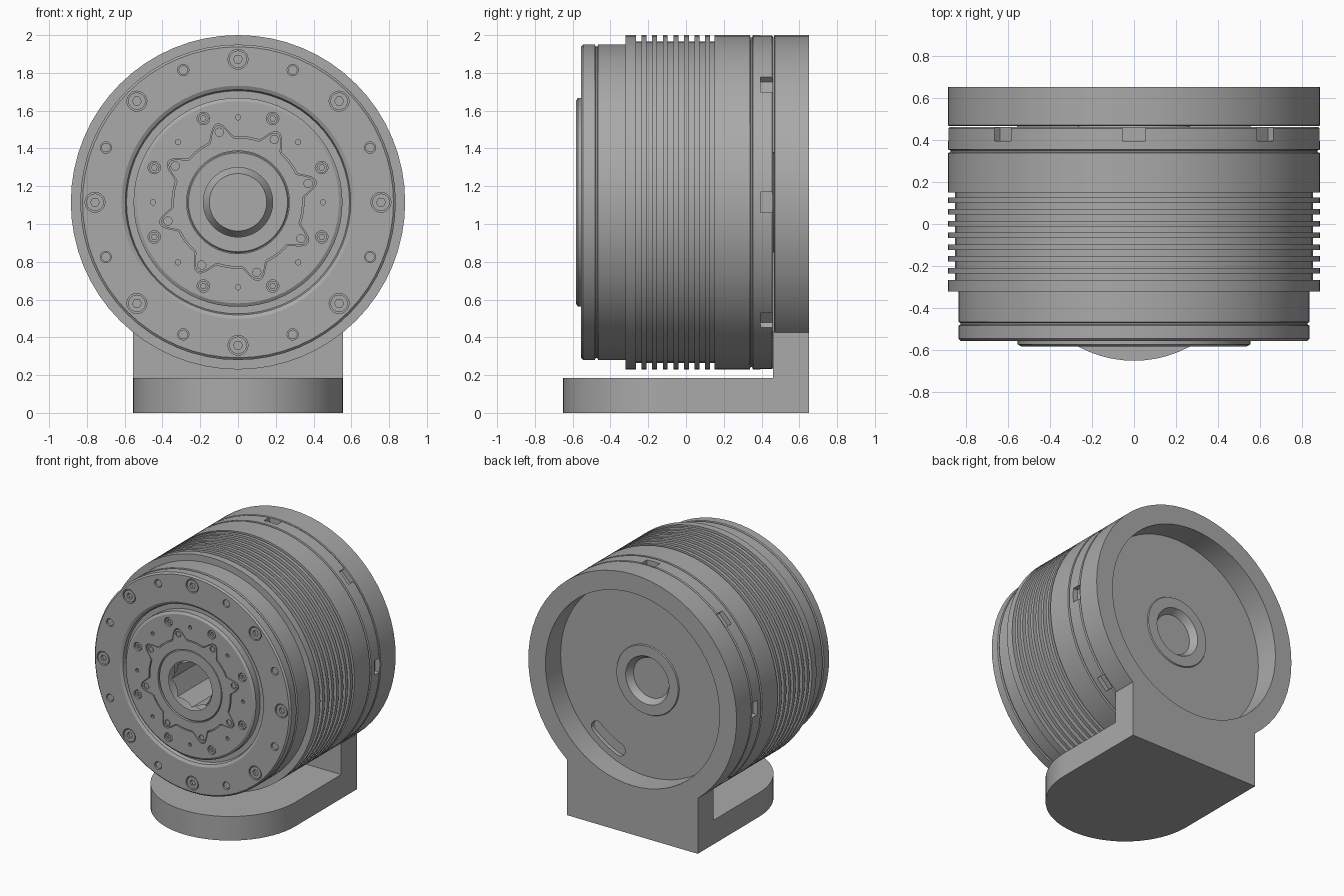
import bpy, bmesh
from math import sin, cos, pi, radians, sqrt

CZ = 1.115          # height of the drum axis
R = 0.885           # drum radius
SEG = 64

cube = bpy.data.objects.get("Cube")
if cube:
    bpy.data.objects.remove(cube, do_unlink=True)

metal = bpy.data.materials.new("machined grey")
metal.use_nodes = True
GREY = (0.4, 0.4, 0.4, 1)
metal.diffuse_color = GREY
metal.node_tree.nodes["Principled BSDF"].inputs["Base Color"].default_value = GREY


def finish(name, bm):
    bmesh.ops.recalc_face_normals(bm, faces=bm.faces)
    mesh = bpy.data.meshes.new(name)
    bm.to_mesh(mesh)
    bm.free()
    obj = bpy.data.objects.new(name, mesh)
    bpy.context.collection.objects.link(obj)
    mesh.materials.append(metal)
    return obj


def smooth(obj):
    bpy.ops.object.select_all(action="DESELECT")
    obj.select_set(True)
    bpy.context.view_layer.objects.active = obj
    bpy.ops.object.shade_smooth_by_angle(angle=radians(25))


def lathe(name, profile):
    """Turn a closed (radius, y) profile around the drum axis."""
    bm = bmesh.new()
    rings = [[bm.verts.new((r * cos(a), y, CZ + r * sin(a))) for r, y in profile]
             for a in (2 * pi * i / SEG for i in range(SEG))]
    n = len(profile)
    for i, ring in enumerate(rings):
        nxt = rings[(i + 1) % SEG]
        for j in range(n):
            k = (j + 1) % n
            bm.faces.new((ring[j], ring[k], nxt[k], nxt[j]))
    return finish(name, bm)


def prism(bm, outline, y0, y1, scale=1.0):
    """Extrude an (x, z) outline, measured from the axis, along y."""
    a = [bm.verts.new((x, y0, CZ + z)) for x, z in outline]
    b = [bm.verts.new((x * scale, y1, CZ + z * scale)) for x, z in outline]
    bm.faces.new(a)
    bm.faces.new(b)
    for i in range(len(a)):
        j = (i + 1) % len(a)
        bm.faces.new((a[i], a[j], b[j], b[i]))


def polar(r, deg):
    return r * cos(radians(deg)), r * sin(radians(deg))


def disc(centre, r, sides=16, turn=0):
    return [(centre[0] + dx, centre[1] + dz)
            for dx, dz in (polar(r, turn + 360 * i / sides) for i in range(sides))]


def circle_of(bm, r, start, size, y0, y1, sides=16):
    """Eight round or hexagonal prisms spaced around the axis."""
    for k in range(8):
        prism(bm, disc(polar(r, start + 45 * k), size, sides), y0, y1)


def cut(obj, bm):
    cutter = finish("cutter", bm)
    cutter.hide_render = True
    mod = obj.modifiers.new("cut", "BOOLEAN")
    mod.operation = "DIFFERENCE"
    mod.solver = "EXACT"
    mod.object = cutter
    bpy.ops.object.select_all(action="DESELECT")
    bpy.context.view_layer.objects.active = obj
    obj.select_set(True)
    bpy.ops.object.modifier_apply(modifier=mod.name)
    bpy.data.objects.remove(cutter, do_unlink=True)


def lobed(grow):
    """Eight-lobed outline of the cover plate."""
    pts = []
    for i in range(192):
        deg = i * 360 / 192
        bump = max(0, cos(radians(8 * (deg - 15)))) ** 1.5
        pts.append(polar(0.345 + 0.08 * bump + grow, deg))
    return pts


# Finned housing with rear band
profile = [(0.26, -0.32), (R, -0.32), (R, -0.265)]
for k in range(7):
    y = -0.222 + 0.056 * k
    profile += [(0.85, profile[-1][1]), (0.85, y - 0.013), (R, y - 0.013), (R, y + 0.013)]
profile += [(0.85, profile[-1][1]), (0.85, 0.15), (R, 0.15), (R, 0.338), (0.872, 0.342),
            (0.872, 0.35), (R, 0.354), (R, 0.455), (0.875, 0.462), (0.26, 0.462)]
housing = lathe("finned_housing", profile)
bm = bmesh.new()
for k in range(8):                                   # rim notches
    c, s = polar(1, 45 * k)
    prism(bm, [(c * u - s * v, s * u + c * v) for u, v in
               ((0.845, -0.055), (0.95, -0.055), (0.95, 0.055), (0.845, 0.055))], 0.395, 0.459)
mid = -58                                            # curved slot in the rear wall
slot = [polar(0.695, mid - 10 + 2 * i) for i in range(11)]
slot += [(polar(0.645, mid + 10)[0] + 0.05 * cos(a), polar(0.645, mid + 10)[1] + 0.05 * sin(a))
         for a in (radians(mid + 10 + t) for t in (30, 60, 90, 120, 150))]
slot += [polar(0.595, mid + 10 - 2 * i) for i in range(11)]
slot += [(polar(0.645, mid - 10)[0] + 0.05 * cos(a), polar(0.645, mid - 10)[1] + 0.05 * sin(a))
         for a in (radians(mid - 10 + t) for t in (210, 240, 270, 300, 330))]
prism(bm, slot, 0.43, 0.5)
cut(housing, bm)
smooth(housing)

# Front flange: cap plate over a collar, split by a thin groove
flange = lathe("front_flange", [
    (0.5, -0.318), (0.835, -0.318), (0.835, -0.465), (0.825, -0.47), (0.825, -0.478),
    (0.835, -0.483), (0.835, -0.545), (0.823, -0.556), (0.617, -0.556), (0.597, -0.545),
    (0.59, -0.52), (0.5, -0.52)])
bm = bmesh.new()
circle_of(bm, 0.757, 0, 0.053, -0.6, -0.525, 20)
circle_of(bm, 0.757, 22.5, 0.03, -0.6, -0.525)
cut(flange, bm)
smooth(flange)

# Socket-head bolts and set screws on the flange
bm = bmesh.new()
circle_of(bm, 0.757, 0, 0.046, -0.552, -0.51, 20)
bolts = finish("flange_bolts", bm)
bm = bmesh.new()
circle_of(bm, 0.757, 0, 0.024, -0.6, -0.53, 6)
cut(bolts, bm)
smooth(bolts)
bm = bmesh.new()
circle_of(bm, 0.757, 22.5, 0.025, -0.548, -0.51)
smooth(finish("flange_set_screws", bm))

# Output disc
output = lathe("output_disc", [(0.26, -0.4), (0.553, -0.4), (0.553, -0.572), (0.535, -0.583),
                               (0.26, -0.583)])
bm = bmesh.new()
prism(bm, lobed(0.004), -0.65, -0.565)
circle_of(bm, 0.48, 22.5, 0.033, -0.65, -0.555)
circle_of(bm, 0.45, 0, 0.014, -0.65, -0.555, 10)
cut(output, bm)
smooth(output)

# Dowels sunk in the larger disc holes
bm = bmesh.new()
circle_of(bm, 0.48, 22.5, 0.027, -0.575, -0.54)
dowels = finish("output_dowels", bm)
bm = bmesh.new()
circle_of(bm, 0.48, 22.5, 0.015, -0.6, -0.56, 6)
cut(dowels, bm)
smooth(dowels)

# Lobed cover plate with its small screws
bm = bmesh.new()
prism(bm, lobed(-0.004), -0.583, -0.56)
cover = finish("lobed_cover", bm)
bm = bmesh.new()
prism(bm, disc((0, 0), 0.272, SEG), -0.65, -0.5)
circle_of(bm, 0.384, 15, 0.022, -0.65, -0.573)
cut(cover, bm)
smooth(cover)
bm = bmesh.new()
circle_of(bm, 0.384, 15, 0.017, -0.58, -0.56, 12)
smooth(finish("cover_screws", bm))

# Hub sleeve with an eight-sided bore, countersunk at both ends
hub = lathe("hub_sleeve", [(0.08, -0.578), (0.262, -0.578), (0.268, -0.57), (0.268, 0.46),
                           (0.262, 0.47), (0.08, 0.47)])
bm = bmesh.new()
prism(bm, disc((0, 0), 0.173, 8, 90), -0.7, 0.7)
cut(hub, bm)
for face, sign in ((-0.578, 1), (0.47, -1)):
    bm = bmesh.new()
    prism(bm, disc((0, 0), 0.19, SEG), face - sign * 0.01, face + sign * 0.05, 0.8)
    cut(hub, bm)
smooth(hub)

# Mounting bracket: rear ring, upright and round-nosed foot
smooth(lathe("bracket_ring", [(0.74, 0.465), (R - 0.005, 0.465), (R, 0.47), (R, 0.65),
                              (0.74, 0.65)]))
HALF = 0.555
bm = bmesh.new()
steps = 24
arc = [HALF - 2 * HALF * i / steps for i in range(steps + 1)]
prism(bm, [(-HALF, -CZ), (HALF, -CZ)] + [(x, -sqrt(0.878 ** 2 - x * x)) for x in arc], 0.46, 0.65)
smooth(finish("bracket_upright", bm))

bm = bmesh.new()
nose = [(HALF * cos(a), -0.095 - HALF * sin(a)) for a in (pi * i / 32 for i in range(33))]
base = bm.faces.new([bm.verts.new((x, y, 0)) for x, y in nose + [(-HALF, 0.46), (HALF, 0.46)]])
top = bmesh.ops.extrude_face_region(bm, geom=[base])["geom"]
bmesh.ops.translate(bm, vec=(0, 0, 0.185), verts=[v for v in top if isinstance(v, bmesh.types.BMVert)])
smooth(finish("bracket_foot", bm))
